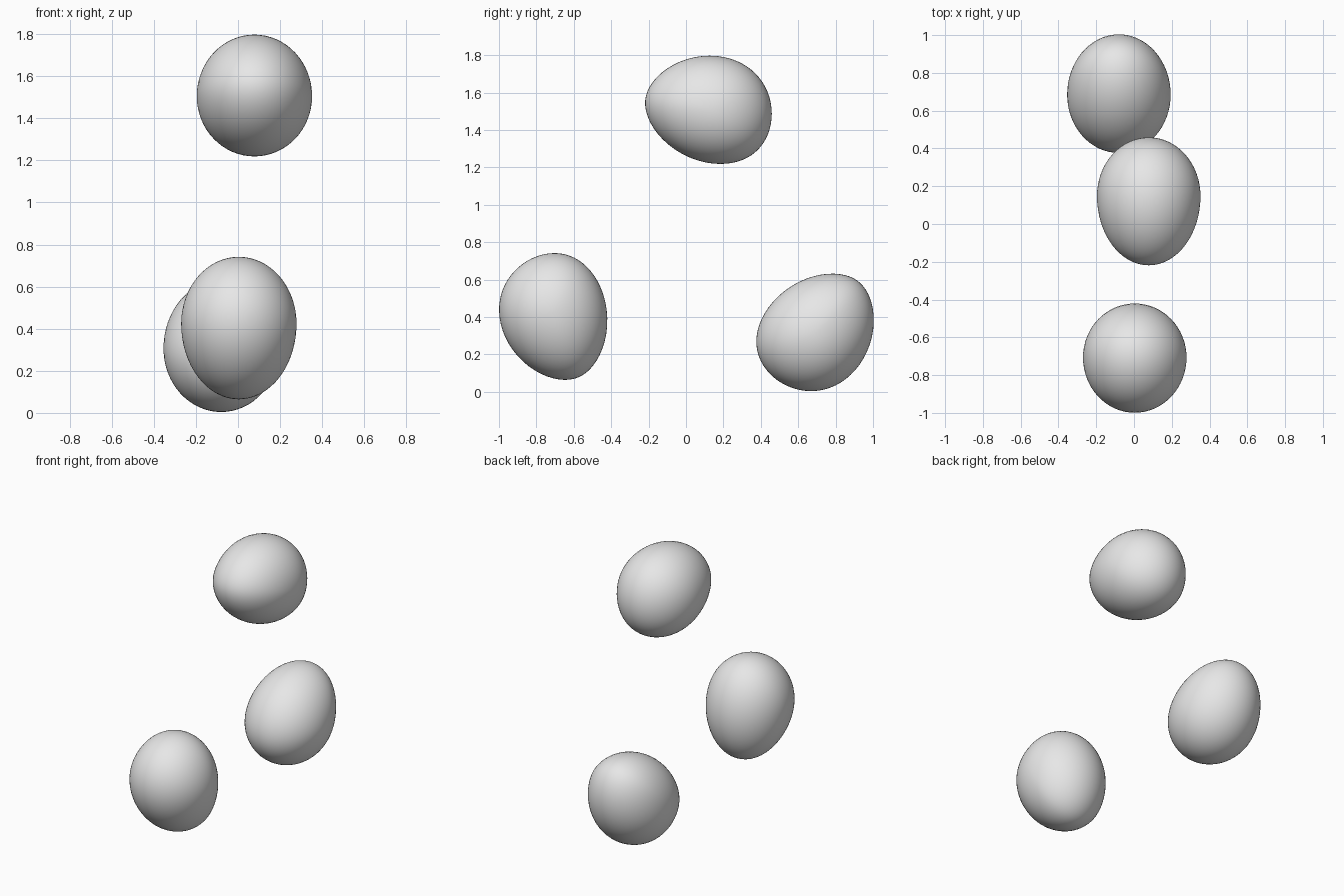
import bpy
import bmesh
from math import sin, cos, atan2, hypot, radians
from mathutils import Vector

cube = bpy.data.objects.get("Cube")
if cube:
    bpy.data.objects.remove(cube, do_unlink=True)

# One plain colour
grey = bpy.data.materials.new("light_grey")
grey.use_nodes = True
colour = (0.8, 0.8, 0.8, 1)
grey.diffuse_color = colour
grey.node_tree.nodes["Principled BSDF"].inputs["Base Color"].default_value = colour

HALF_WIDTH = 0.274
POINT = radians(165)   # direction of the narrow end
FLAT = radians(176)    # skew that flattens one flank
ROUND, SHIFT, STRETCH, TAPER = 0.314, 0.02, 0.0285, 0.009


def outline(t):
    """Point of the side profile whose outward normal has angle t."""
    a, b = t - POINT, t - FLAT
    h = ROUND + SHIFT * cos(a) + STRETCH * cos(2 * a) + TAPER * cos(3 * b)
    d = -SHIFT * sin(a) - 2 * STRETCH * sin(2 * a) - 3 * TAPER * sin(3 * b)
    return h * cos(t) - d * sin(t), h * sin(t) + d * cos(t)


def egg(name, centre, turn):
    """Skewed egg, turned about x, with its bounds centred on a point."""
    bm = bmesh.new()
    bmesh.ops.create_uvsphere(bm, u_segments=64, v_segments=32, radius=1)
    c, s = cos(radians(turn)), sin(radians(turn))
    for v in bm.verts:
        p, q, axis = v.co
        r = hypot(p, q)
        y, z = outline(atan2(q, p))
        v.co = (HALF_WIDTH * axis, r * (y * c - z * s), r * (y * s + z * c))
    middle = Vector([(min(v.co[i] for v in bm.verts) +
                      max(v.co[i] for v in bm.verts)) / 2 for i in range(3)])
    bmesh.ops.translate(bm, verts=bm.verts, vec=-middle)
    bmesh.ops.recalc_face_normals(bm, faces=bm.faces)
    for f in bm.faces:
        f.smooth = True
    mesh = bpy.data.meshes.new(name)
    bm.to_mesh(mesh)
    bm.free()
    mesh.materials.append(grey)
    obj = bpy.data.objects.new(name, mesh)
    obj.location = centre
    bpy.context.collection.objects.link(obj)


# Three eggs, each a third of a turn from the next
egg("upper_egg", (0.078, 0.12, 1.508), 0)
egg("front_egg", (0.004, -0.71, 0.403), 120)
egg("back_egg", (-0.08, 0.69, 0.318), 240)
